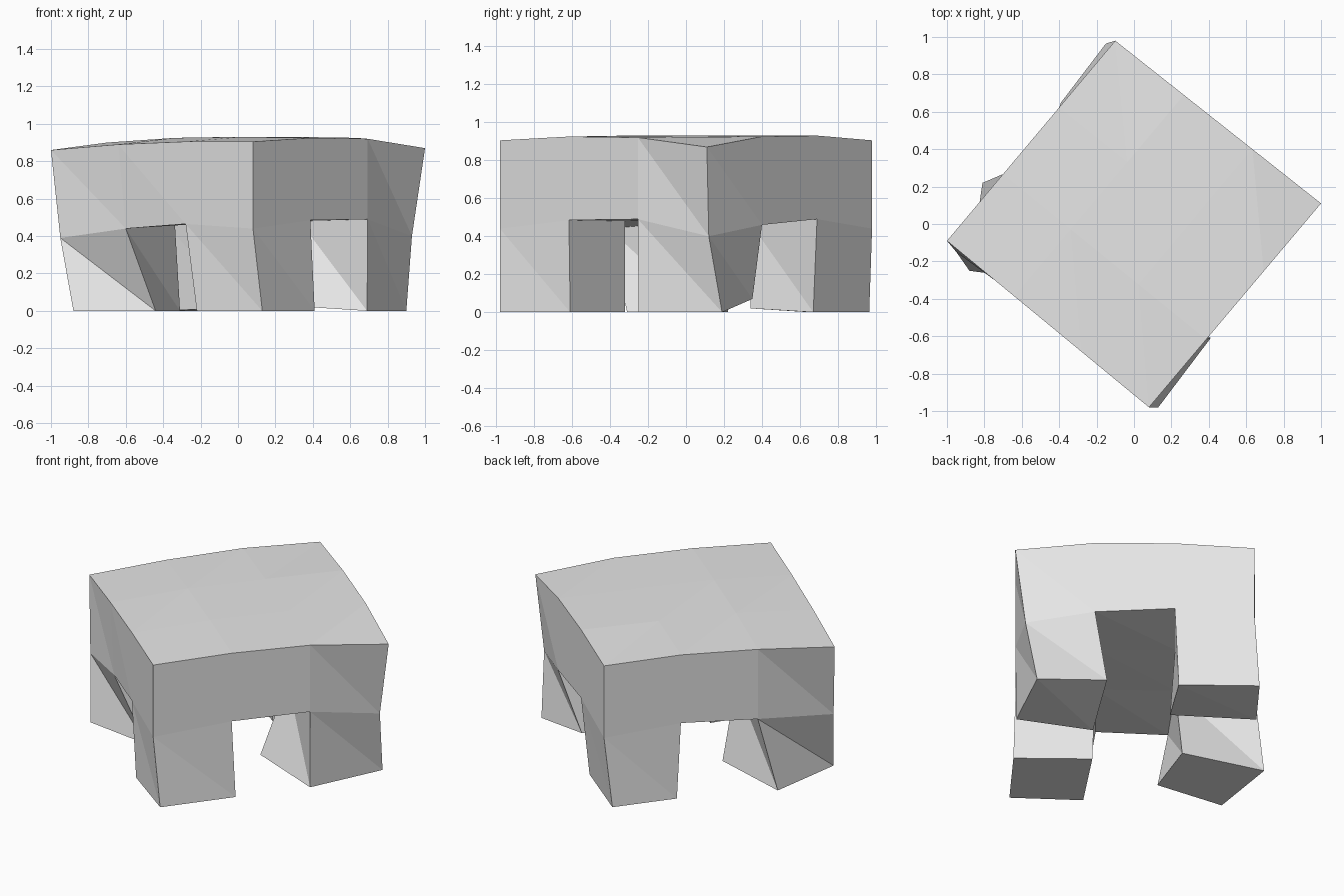
import bpy
import bmesh
from mathutils import Vector

cube = bpy.data.objects.get("Cube")
if cube:
    bpy.data.objects.remove(cube, do_unlink=True)

# One plain grey for the whole body
grey = bpy.data.materials.new("plain_grey")
grey.use_nodes = True
colour = (0.8, 0.8, 0.8, 1)
grey.diffuse_color = colour
grey.node_tree.nodes["Principled BSDF"].inputs["Base Color"].default_value = colour

# Plan corners of the rotated slab: left, front, right, back
LEFT, FRONT = Vector((-1, -.09, 0)), Vector((.08, -.98, 0))
RIGHT, BACK = Vector((1, .11, 0)), Vector((-.1, .98, 0))

# Heights of the domed top and the underside, rows from left-front to back-right
TOP_Z = [(.86, .89, .905, .905), (.9, .925, .93, .925),
         (.92, .93, .93, .92), (.905, .93, .925, .87)]
MID_Z = [(.39, .44, .465, .44), (.45, .475, .48, .485),
         (.48, .48, .48, .49), (.44, .49, .46, .4)]
# Underside points that lean away from the grid
LEAN = {(0, 0): (.05, -.06), (1, 0): (.04, -.02), (3, 3): (-.07, .01)}

# Feet of the four legs, counter-clockwise from the cell's first corner
LEGS = {
    (0, 0): [(-.88, -.25, 0), (-.44, -.31, 0), (-.31, .07, 0), (-.81, .22, 0)],
    (2, 0): [(-.22, -.725, 0), (.13, -.98, 0), (.41, -.61, 0), (.05, -.32, 0)],
    (2, 2): [(.23, -.1, .03), (.69, -.25, 0), (.9, .19, 0), (.5, .35, .07)],
    (0, 2): [(-.39, .65, 0), (.01, .34, .02), (.22, .67, 0), (-.15, .965, 0)],
}

bm = bmesh.new()


def grid_points(heights, lean):
    points = {}
    for j, row in enumerate(heights):
        for i, z in enumerate(row):
            near, far = LEFT.lerp(FRONT, i / 3), BACK.lerp(RIGHT, i / 3)
            p = near.lerp(far, j / 3)
            dx, dy = lean.get((i, j), (0, 0))
            points[i, j] = bm.verts.new((p.x + dx, p.y + dy, z))
    return points


def cell(i, j):
    return [(i, j), (i + 1, j), (i + 1, j + 1), (i, j + 1)]


def patch(a, b, c, d):
    bm.faces.new((a, b, d))
    bm.faces.new((b, c, d))


top = grid_points(TOP_Z, {})
mid = grid_points(MID_Z, LEAN)

# Top, underside and legs, cell by cell
for i in range(3):
    for j in range(3):
        keys = cell(i, j)
        patch(*[top[k] for k in keys])
        under = [mid[k] for k in keys]
        if (i, j) in LEGS:
            feet = [bm.verts.new(p) for p in LEGS[i, j]]
            for n in range(4):
                m = (n + 1) % 4
                patch(feet[n], feet[m], under[m], under[n])
            under = feet
        patch(*reversed(under))

# Outer wall round the slab
rim = ([(n, 0) for n in range(3)] + [(3, n) for n in range(3)]
       + [(3 - n, 3) for n in range(3)] + [(0, 3 - n) for n in range(3)])
for p, q in zip(rim, rim[1:] + rim[:1]):
    patch(mid[p], mid[q], top[q], top[p])

mesh = bpy.data.meshes.new("four_legged_block")
bm.to_mesh(mesh)
bm.free()
mesh.materials.append(grey)
block = bpy.data.objects.new("four_legged_block", mesh)
bpy.context.collection.objects.link(block)
